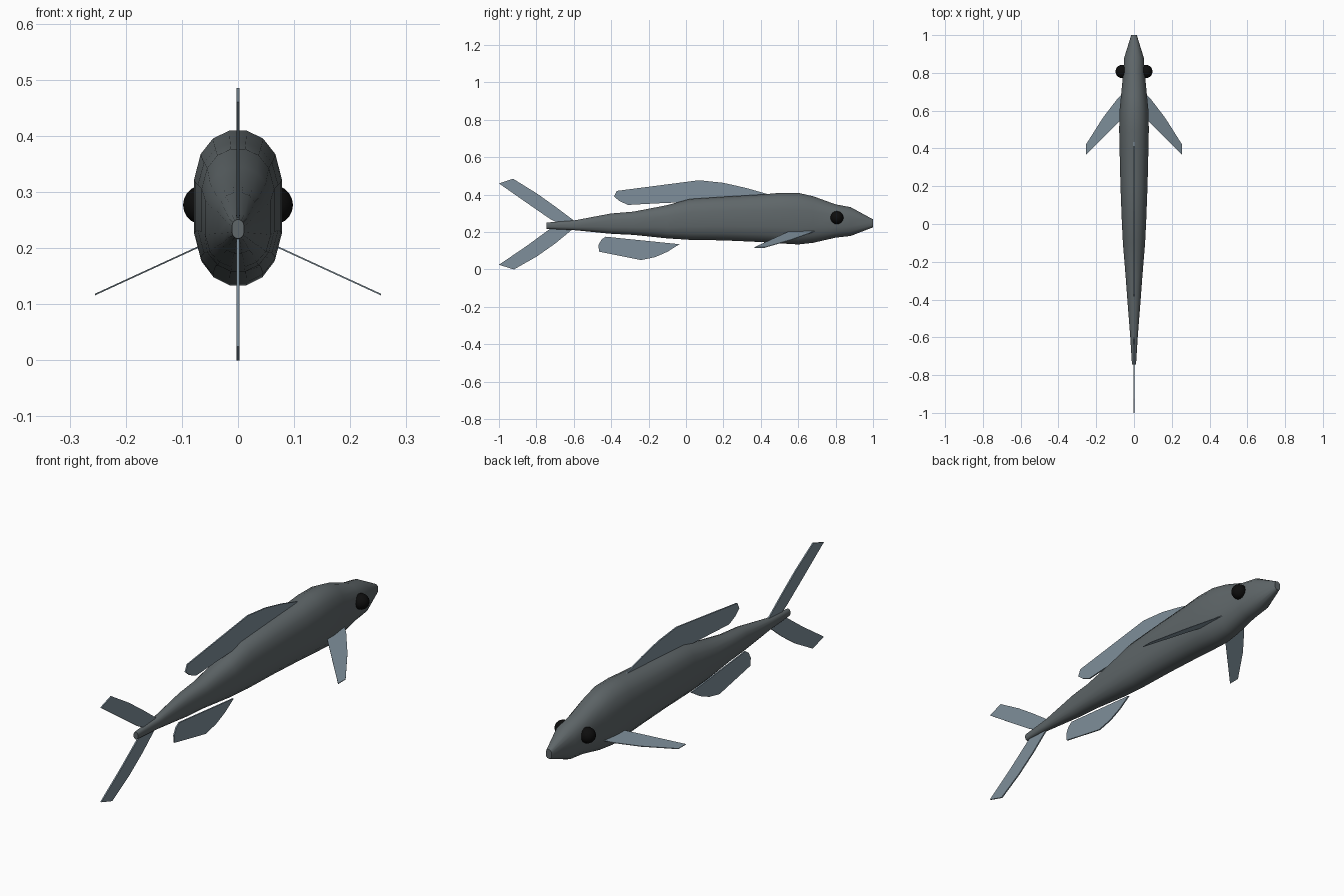
import bpy, bmesh, math
from mathutils import Matrix

cube = bpy.data.objects.get("Cube")
if cube:
    bpy.data.objects.remove(cube, do_unlink=True)


def material(name, rgb, rough=0.6):
    m = bpy.data.materials.new(name)
    m.use_nodes = True
    m.diffuse_color = (*rgb, 1)
    node = m.node_tree.nodes["Principled BSDF"]
    node.inputs["Base Color"].default_value = (*rgb, 1)
    node.inputs["Roughness"].default_value = rough
    return m


SKIN = material("slate grey skin", (0.115, 0.135, 0.142))
FIN = material("blue grey fin", (0.21, 0.275, 0.325))
EYE = material("black eye", (0.004, 0.004, 0.004))


def finish(name, bm, mat, smooth=None):
    bmesh.ops.recalc_face_normals(bm, faces=bm.faces)
    mesh = bpy.data.meshes.new(name)
    bm.to_mesh(mesh)
    bm.free()
    mesh.materials.append(mat)
    ob = bpy.data.objects.new(name, mesh)
    bpy.context.collection.objects.link(ob)
    if smooth:
        bpy.ops.object.select_all(action="DESELECT")
        ob.select_set(True)
        bpy.context.view_layer.objects.active = ob
        bpy.ops.object.shade_smooth_by_angle(angle=math.radians(smooth))
    return ob


# Body: oval rings lofted from tail to snout (y, half width, bottom, top)
RINGS = [(-.745, .011, .217, .251), (-.6, .02, .21, .262), (-.4, .036, .19, .3),
         (-.28, .045, .184, .31), (-.1, .06, .165, .345), (.02, .066, .157, .378),
         (.2, .073, .154, .39), (.4, .078, .145, .402), (.5, .08, .138, .411),
         (.6, .078, .132, .411), (.68, .07, .141, .393), (.8, .058, .169, .349),
         (.88, .053, .178, .334), (1, .015, .225, .268)]
SIDES = 16


def ring_point(k, half, low, high):
    a = 2 * math.pi * (k + .5) / SIDES
    s = math.sin(a)
    rise = math.copysign(abs(s) ** .65, s)
    return half * math.cos(a), (low + high) / 2 + rise * (high - low) / 2


bm = bmesh.new()
loops = []
for y, half, low, high in RINGS:
    pts = [ring_point(k, half, low, high) for k in range(SIDES)]
    loops.append([bm.verts.new((x, y, z)) for x, z in pts])
for a, b in zip(loops, loops[1:]):
    for k in range(SIDES):
        n = (k + 1) % SIDES
        bm.faces.new((a[k], a[n], b[n], b[k]))
bm.faces.new(loops[0])
bm.faces.new(loops[-1])
finish("body", bm, SKIN, 45)


# Fins: thin plates from an outline; place maps outline and offset to space
def fin(name, outline, place, thick=.006):
    bm = bmesh.new()
    sides = [[bm.verts.new(place(u, v, d)) for u, v in outline]
             for d in (-thick / 2, thick / 2)]
    for s in sides:
        bm.faces.new(s)
    for k in range(len(outline)):
        n = (k + 1) % len(outline)
        bm.faces.new((sides[0][k], sides[0][n], sides[1][n], sides[1][k]))
    return finish(name, bm, FIN)


def upright(y, z, d):
    return d, y, z


fin("dorsal_fin", [(-.385, .39), (-.37, .42), (.07, .477), (.2, .463), (.32, .436),
                   (.44, .402), (.42, .37), (0, .36), (-.14, .354), (-.31, .345),
                   (-.355, .365)], upright)
fin("anal_fin", [(-.465, .095), (-.468, .13), (-.452, .16), (-.43, .175), (-.035, .135),
                 (-.1, .094), (-.165, .066), (-.24, .05)], upright)
fin("upper_tail_fin", [(-1, .46), (-.925, .485), (-.8, .408), (-.7, .337), (-.6, .262),
                       (-.6, .235), (-.66, .235), (-.73, .272), (-.85, .355)], upright)
fin("lower_tail_fin", [(-1, .025), (-.92, 0), (-.8, .068), (-.7, .138), (-.61, .212),
                       (-.6, .235), (-.66, .24), (-.73, .215), (-.85, .127)], upright)

# Paired pectoral fins and eyes
for side, label in ((1, "left"), (-1, "right")):
    fin(label + "_pectoral_fin",
        [(.05, .7), (.09, .66), (.165, .562), (.255, .42), (.255, .365), (.16, .46),
         (.075, .545), (.05, .57)],
        lambda x, y, d: (side * x, y, .2 - .46 * (x - .075) + d), .003)
    bm = bmesh.new()
    bmesh.ops.create_uvsphere(
        bm, u_segments=16, v_segments=10, radius=.035,
        matrix=Matrix.Translation((side * .063, .807, .277)) @ Matrix.Rotation(math.pi / 2, 4, "Y"))
    finish(label + "_eye", bm, EYE, 45)
